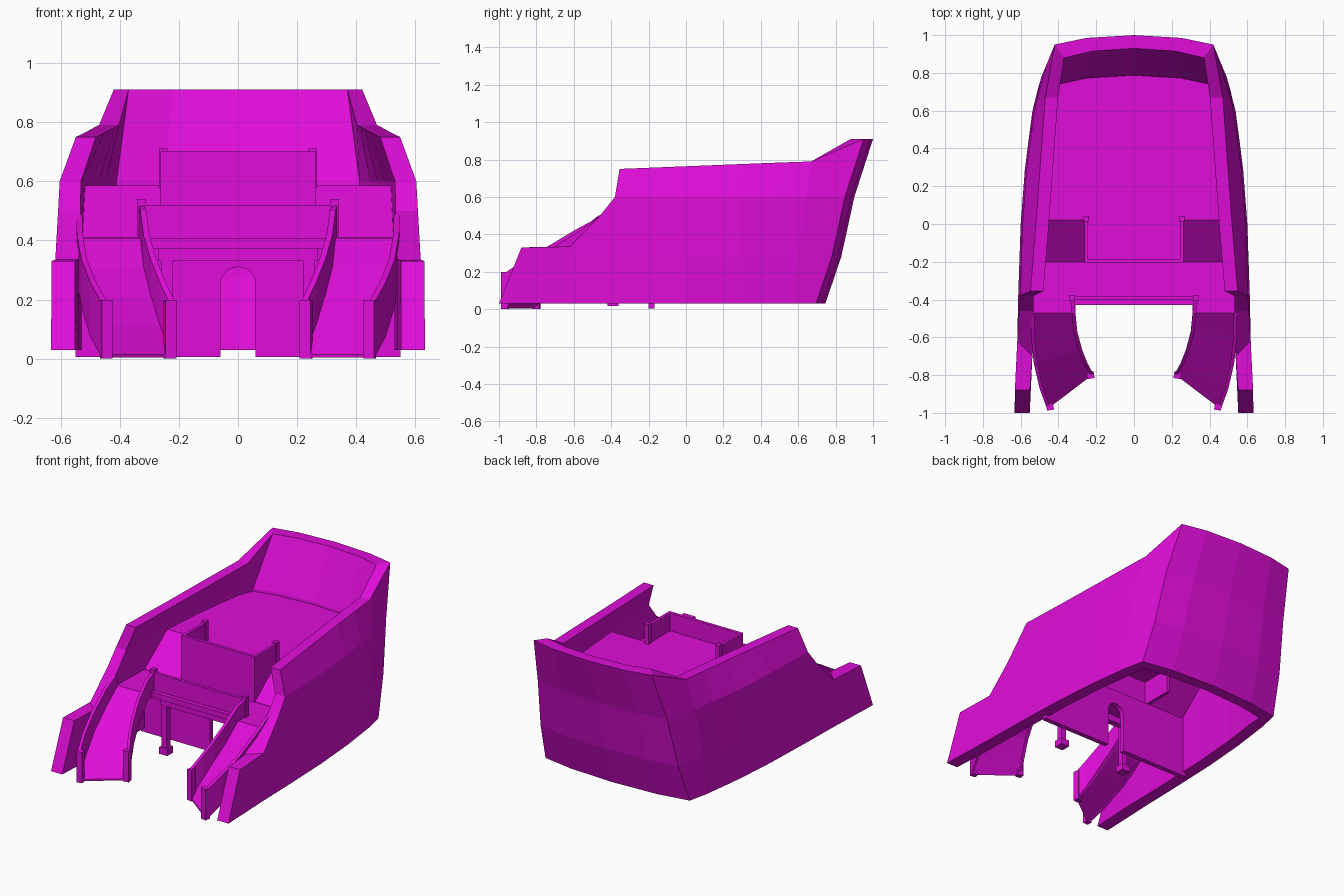
import bpy, bmesh, math

if "Cube" in bpy.data.objects:
    bpy.data.objects.remove(bpy.data.objects["Cube"])

mat = bpy.data.materials.new("magenta")
mat.diffuse_color = (0.74, 0.004, 0.69, 1)
mat.use_nodes = True
mat.node_tree.nodes["Principled BSDF"].inputs["Base Color"].default_value = mat.diffuse_color


def make(name, verts, faces, mirror=False):
    me = bpy.data.meshes.new(name)
    bm = bmesh.new()
    vs = [bm.verts.new(v) for v in verts]
    for f in faces:
        bm.faces.new([vs[i] for i in f])
    bmesh.ops.remove_doubles(bm, verts=bm.verts, dist=0.0005)
    bmesh.ops.recalc_face_normals(bm, faces=bm.faces)
    bm.to_mesh(me)
    bm.free()
    me.materials.append(mat)
    ob = bpy.data.objects.new(name, me)
    bpy.context.collection.objects.link(ob)
    if mirror:
        m = ob.modifiers.new("mirror", 'MIRROR')
        m.use_mirror_merge = False
    return ob


def prism(name, pts, axis, a, b, mirror=False):
    """Extrude a closed 2D outline along an axis from a to b."""
    def place(p, d):
        q = list(p)
        q.insert(axis, d)
        return q
    n = len(pts)
    verts = [place(p, a) for p in pts] + [place(p, b) for p in pts]
    faces = [list(range(n)), list(range(2 * n - 1, n - 1, -1))]
    faces += [(i, (i + 1) % n, n + (i + 1) % n, n + i) for i in range(n)]
    return make(name, verts, faces, mirror)


def box(name, x0, x1, y0, y1, z0, z1, mirror=False):
    return prism(name, [(x0, y0), (x1, y0), (x1, y1), (x0, y1)], 2, z0, z1, mirror)


def tube(name, rings, mirror=False):
    """Skin a row of equal four-point sections, with end caps."""
    verts = [v for r in rings for v in r]
    faces = [(0, 1, 2, 3), [len(verts) - k for k in (1, 2, 3, 4)]]
    for i in range(len(rings) - 1):
        for k in range(4):
            a, b = i * 4 + k, i * 4 + (k + 1) % 4
            faces.append((a, b, b + 4, a + 4))
    return make(name, verts, faces, mirror)


def interp(table, t):
    if t <= table[0][0]:
        return table[0][1]
    for (a, va), (b, vb) in zip(table, table[1:]):
        if t <= b:
            return va + (vb - va) * (t - a) / (b - a)
    return table[-1][1]


# ---- hull shell: half widths (y, x), transom rake and thickness (z, y)
LOW = [(-1, .632), (-.64, .628), (-.62, .618), (-.38, .613), (0, .6), (.3, .577),
       (.62, .535), (.87, .465), (.95, .435)]
TOP = [(-1, .63), (-.36, .545), (.67, .47), (.95, .42)]
RAKE = [(.03, .745), (.28, .83), (.6, .9), (.91, 1.0)]
THICK = [(.03, .07), (.28, .09), (.6, .11), (.91, .07)]
LEVELS = (.03, .28, .6, 1)
# columns: bottom y, top y, top z
COLS = [(-1, -.88, .33), (-.62, -.62, .335), (-.46, -.46, .5), (-.38, -.38, .6),
        (-.355, -.355, .75), (0, 0, .764), (.28, .3, .776), (.43, .5, .784),
        (.56, .67, .79)]


def half_width(y, z):
    t = min(max((z - .6) / .16, 0), 1)
    low = interp(LOW, y) - .01 * min(max((z - .33) / .27, 0), 1)
    return low + (interp(TOP, y) - low) * t


def side_column(yb, yt, zt):
    col = []
    for lv in LEVELS:
        z = min(lv, zt)
        y = yb + (yt - yb) * (z - .03) / (zt - .03)
        x = half_width(y, z)
        yi = y - .08 if yb == -.62 else y
        col.append(((x, y, z), (x - interp([(.33, .08), (.75, .068)], z), yi, z)))
    return col


def stern_column(f):
    col = []
    for lv in LEVELS:
        z = min(lv, .91)
        yc = interp(RAKE, z)
        xc = half_width(yc - .05, z)
        y = yc - {1: .05, .6: .015, 0: 0}[abs(f)]
        col.append(((f * xc, y, z), (f * (xc - .05), y - interp(THICK, z), z)))
    return col


def flip(col):
    return [tuple((-x, y, z) for x, y, z in pair) for pair in col]


right = [side_column(*c) for c in COLS]
columns = right + [stern_column(f) for f in (1, .6, 0, -.6, -1)] + [flip(c) for c in right[::-1]]
# each section runs up the outside and down the inside
rings = [[o for o, i in c] + [i for o, i in c[::-1]] for c in columns]
bm_verts = [v for r in rings for v in r]
hull_faces = []
for i in range(len(rings) - 1):
    for k in range(8):
        a, b = i * 8 + k, i * 8 + (k + 1) % 8
        hull_faces.append((a, b, b + 8, a + 8))
last = len(bm_verts) - 8
for s in (0, last):
    hull_faces += [(s + k, s + k + 1, s + 6 - k, s + 7 - k) for k in range(3)]
hull = make("hull", bm_verts, hull_faces)
bm = bmesh.new()
bm.from_mesh(hull.data)
bmesh.ops.dissolve_degenerate(bm, edges=bm.edges, dist=0.0005)
bmesh.ops.recalc_face_normals(bm, faces=bm.faces)
bm.to_mesh(hull.data)
bm.free()

# ---- upper deck with a notch each side for the short ramps
edge = [(.26, -.2), (.26, .02), (.565, .02), (.53, .3), (.49, .62), (.44, .8)]
prism("upper_deck", edge + [(-x, y) for x, y in edge[::-1]], 2, .555, .585)
prism("upper_ramp", [(.02, .585), (-.2, .41), (-.2, .38), (.02, .555)], 0, .255, .56, True)

# ---- upper deck front panel, side panels and posts
box("upper_front_panel", -.262, .262, -.205, -.185, .4, .7)
box("upper_side_panel", .243, .262, -.2, .02, .4, .7, True)
box("upper_post", .238, .267, .012, .042, .555, .71, True)

# ---- lower deck and its railing
d = [(.58, -.18), (.58, -.47), (.31, -.47), (.31, -.43)]
prism("lower_deck", d + [(-x, y) for x, y in d[::-1]], 2, .372, .408)
box("lower_railing", -.32, .32, -.402, -.382, .4, .52)
box("lower_post", .312, .342, -.406, -.376, .37, .54, True)

# ---- bulkhead with arched doorway
arch = [(.06 * math.cos(math.pi * k / 12), .25 + .06 * math.sin(math.pi * k / 12))
        for k in range(13)]
prism("bulkhead", [(.55, .005), (.55, .4), (-.55, .4), (-.55, .005), (-.06, .005)]
      + arch[::-1] + [(.06, .005)], 1, -.2, -.168)

# ---- beam and pillars under the lower deck
box("beam", -.27, .27, -.41, -.37, .33, .375)
box("pillar", .222, .258, -.408, -.372, .03, .34, True)
box("pillar_base", .21, .27, -.42, -.36, .018, .06, True)

# ---- curved ramps down to the front
INNER = [(.32, -.47), (.31, -.57), (.285, -.665), (.255, -.74), (.222, -.8)]
OUTER = [(.537, -.47), (.535, -.6), (.52, -.74), (.49, -.87), (.452, -.975)]
HEIGHT = [.408, .31, .21, .11, .015]
sections = []
for (xi, yi), (xo, yo), z in zip(INNER, OUTER, HEIGHT):
    b = max(z - .03, .004)
    sections.append([(xi, yi, z), (xo, yo, z), (xo, yo, b), (xi, yi, b)])
tube("curved_ramp", sections, True)


def ramp_rail(name, path, heights, tops):
    rs = []
    for (x, y), z, t in zip(path, heights, tops):
        b = max(z - .035, .004)
        rs.append([(x - .01, y, b), (x + .01, y, b), (x + .01, y, t), (x - .01, y, t)])
    tube(name, rs, True)


ramp_rail("inner_ramp_rail", [(.327, -.39)] + INNER, [.408] + HEIGHT,
          [.52, .5, .42, .335, .26, .19])
ramp_rail("outer_ramp_rail", OUTER, HEIGHT, [.49, .42, .335, .26, .19])


# ---- newel posts at the ramp feet
def foot_post(name, x, y):
    r = .026
    a = [math.radians(35 + 90 * k) for k in range(4)]
    prism(name, [(x + r * math.cos(t), y + r * math.sin(t)) for t in a], 2, 0, .198, True)


foot_post("inner_foot_post", .23, -.8)
foot_post("outer_foot_post", .445, -.967)
